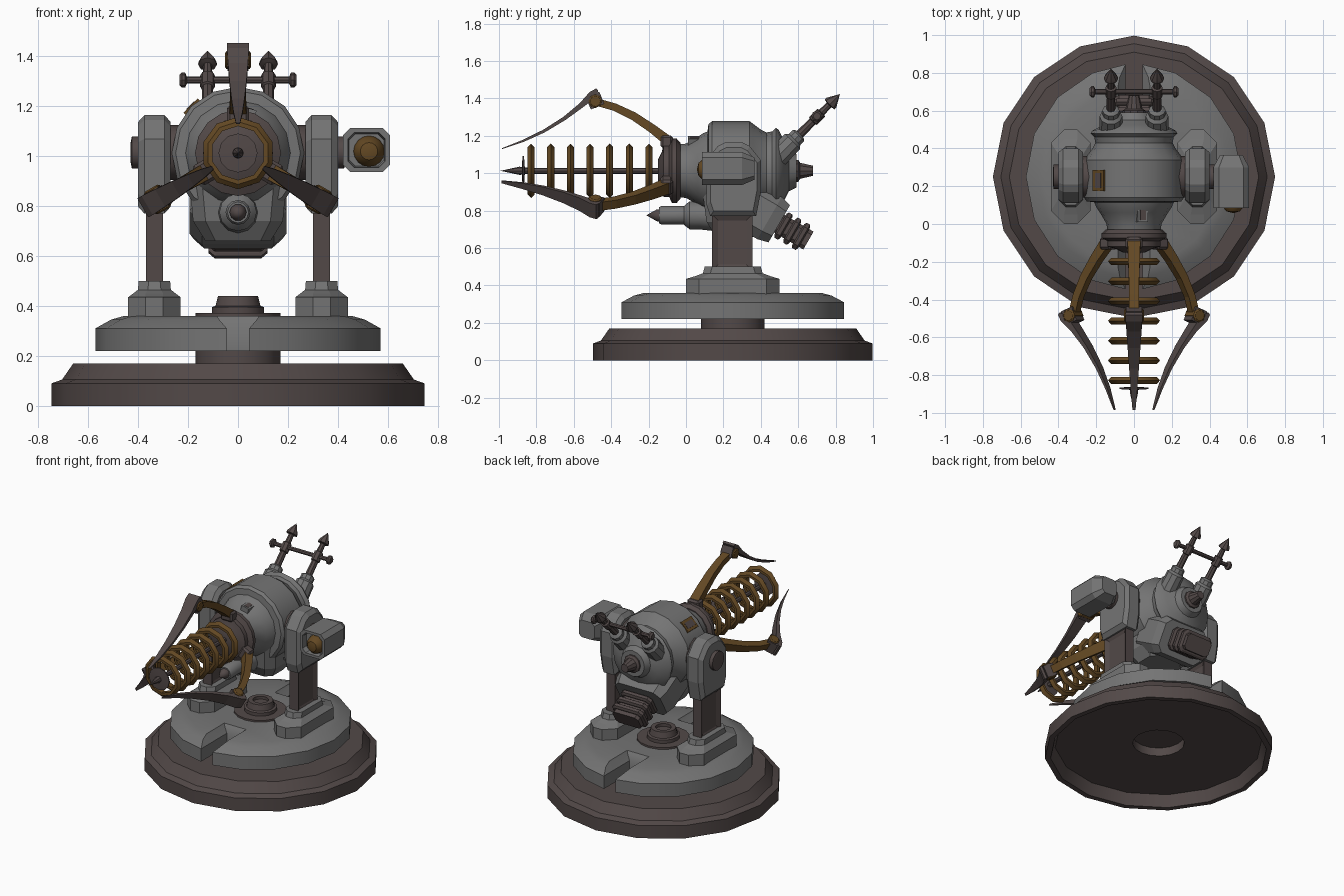
import bpy, bmesh, math
from mathutils import Matrix, Vector


def material(name, rgb):
    m = bpy.data.materials.new(name)
    m.diffuse_color = (*rgb, 1)
    return m


GREY = material("grey metal", (0.175, 0.175, 0.175))
BROWN = material("dark brown metal", (0.085, 0.066, 0.064))
GOLD = material("aged brass", (0.125, 0.065, 0.017))
AX = 1.013  # height of the barrel axis


def frame(origin, direction):
    """Matrix whose local z points along direction, with local x kept on world x."""
    z = Vector(direction).normalized()
    x = Vector((0, 1, 0)) if abs(z.x) > 0.9 else Vector((1, 0, 0))
    y = z.cross(x)
    return Matrix.Translation(origin) @ Matrix((x, y, z)).transposed().to_4x4()


def loft(name, rings, mat, mtx=Matrix(), bevel=0, closed=False, inset=None, smooth=0):
    """Skin a list of point rings and cap the ends (or close into a loop)."""
    bm = bmesh.new()
    vs = [[bm.verts.new(p) for p in r] for r in rings]
    n = len(rings[0])
    pairs = list(zip(vs, vs[1:])) + ([(vs[-1], vs[0])] if closed else [])
    for a, b in pairs:
        for i in range(n):
            bm.faces.new((a[i], a[(i + 1) % n], b[(i + 1) % n], b[i]))
    if not closed:
        bm.faces.new(vs[0][::-1])
        bm.faces.new(vs[-1])
    bmesh.ops.remove_doubles(bm, verts=bm.verts, dist=1e-5)
    bmesh.ops.recalc_face_normals(bm, faces=bm.faces)
    bm.normal_update()
    if inset:
        side = [f for f in bm.faces if abs(f.normal.x) > 0.9]
        bmesh.ops.inset_individual(bm, faces=side, thickness=inset, depth=-0.015)
    bm.transform(mtx)
    me = bpy.data.meshes.new(name)
    bm.to_mesh(me)
    bm.free()
    me.materials.append(mat)
    if smooth:
        me.shade_smooth()
        me.set_sharp_from_angle(angle=math.radians(smooth))
    ob = bpy.data.objects.new(name, me)
    bpy.context.collection.objects.link(ob)
    if bevel:
        mod = ob.modifiers.new("bevel", 'BEVEL')
        mod.width, mod.segments = bevel, 1
    return ob


def lathe(name, profile, mat, origin=(0, 0, 0), d=(0, 0, 1), n=16, phase=0, closed=False):
    """Turn (radius, distance along axis) points around an axis."""
    rings = [[(max(r, 1e-6) * math.cos(2 * math.pi * i / n + phase),
               max(r, 1e-6) * math.sin(2 * math.pi * i / n + phase), h) for i in range(n)]
             for r, h in profile]
    return loft(name, rings, mat, frame(origin, d), closed=closed, smooth=32)


def stack(name, tiers, mat, origin, d=(0, 0, 1), **kw):
    """Tiers of chamfered rectangles: (distance, half width, half depth, chamfer)."""
    rings = [[(a, b - c, h), (a - c, b, h), (c - a, b, h), (-a, b - c, h),
              (-a, c - b, h), (c - a, -b, h), (a - c, -b, h), (a, c - b, h)]
             for h, a, b, c in tiers]
    return loft(name, rings, mat, frame(origin, d), **kw)


def box(name, lo, hi, mat, **kw):
    rings = [[(lo[0], lo[1], z), (hi[0], lo[1], z), (hi[0], hi[1], z), (lo[0], hi[1], z)]
             for z in (lo[2], hi[2])]
    return loft(name, rings, mat, **kw)


FRONT, BACK = (0, -1, 0), (0, 1, 0)
C = (0, 0.25, 0)

# Round base with hollow underside
lathe("base", [(0.17, 0.14), (0.17, 0.08), (0.68, 0.08), (0.71, 0), (0.747, 0), (0.747, 0.09),
               (0.705, 0.105), (0.66, 0.17), (0, 0.17), (0, 0.14)], BROWN, C)
lathe("swivel_axle", [(0.17, 0.16), (0.17, 0.23)], BROWN, C)


# Turning platform: round, bevelled, with a channel cut in from the front and the back
def platform_ring(z, s, cx, cy):
    q = [(0.572 * s * math.cos(t), 0.595 * s * math.sin(t)) for t in (0, 0.393, 0.785, 1.178)]
    q += [(cx, 0.595 * s), (cx, cy)]
    plan = q + [(-x, y) for x, y in q[:0:-1]]
    plan += [(-x, -y) for x, y in q] + [(x, -y) for x, y in q[:0:-1]]
    return [(x, y + 0.25, z) for x, y in plan]


loft("platform", [platform_ring(0.22, 1, 0.045, 0.31), platform_ring(0.31, 1, 0.045, 0.31),
                  platform_ring(0.345, 0.89, 0.075, 0.29), platform_ring(0.36, 0.8, 0.085, 0.28)],
     GREY, smooth=30)
lathe("platform_hub", [(0.17, 0.3), (0.17, 0.372), (0.105, 0.372), (0.105, 0.395), (0.09, 0.4),
                       (0.08, 0.44), (0.05, 0.44), (0.05, 0.42)], BROWN, C)

# Two supports
arm = [(0.13, 0.77), (0.11, 0.83), (0.11, 1.07), (0.17, 1.145), (0.21, 1.165), (0.3, 1.165),
       (0.34, 1.145), (0.4, 1.07), (0.4, 0.9), (0.375, 0.77)]
for s, side in ((-1, "left"), (1, "right")):
    x = 0.335 * s
    stack(side + "_foot", [(0.34, 0.105, 0.25, 0.07), (0.435, 0.105, 0.25, 0.07),
                           (0.45, 0.085, 0.2, 0.05), (0.465, 0.066, 0.16, 0.04),
                           (0.5, 0.063, 0.15, 0.04)], GREY, (x, 0.25, 0))
    box(side + "_column", (x - 0.034, 0.14, 0.48), (x + 0.034, 0.355, 0.78), BROWN, inset=0.045)
    loft(side + "_arm", [[(x + dx, 0.255 + (y - 0.255) * k, 0.97 + (z - 0.97) * k) for y, z in arm]
                         for dx, k in ((-0.065, 0.86), (-0.04, 1), (0.04, 1), (0.065, 0.86))], GREY)
    lathe(side + "_pivot", [(0.11, 0.2), (0.11, 0.275), (0.08, 0.38), (0.065, 0.39), (0.065, 0.425),
                            (0.04, 0.43)], BROWN, (0, 0.25, 1.015), (s, 0, 0), 12)

# Side sensor box with lens
stack("sensor_box", [(-0.115, 0.06, 0.06, 0.02), (-0.05, 0.095, 0.088, 0.03),
                     (0.165, 0.095, 0.088, 0.03), (0.165, 0.075, 0.07, 0.025),
                     (0.13, 0.07, 0.065, 0.025)], GREY, (0.515, 0.25, 1.025), FRONT)
lathe("sensor_lens", [(0.062, 0.1), (0.062, 0.13), (0.055, 0.16), (0.035, 0.183), (0, 0.192)],
      GOLD, (0.525, 0.25, 1.02), FRONT, 16)

# Main body, turned along y
lathe("body", [(0.14, -0.07), (0.145, 0), (0.18, 0.06), (0.2, 0.09), (0.21, 0.115), (0.25, 0.12),
               (0.265, 0.14), (0.265, 0.34), (0.25, 0.36), (0.22, 0.4), (0.205, 0.43), (0.21, 0.46),
               (0.23, 0.48), (0.22, 0.495), (0.16, 0.525), (0.11, 0.55), (0.09, 0.59)],
      GREY, (0, 0, AX), BACK, 16)
lathe("rear_cone", [(0.062, 0.56), (0.062, 0.6), (0.045, 0.61), (0.028, 0.68)], BROWN, (0, 0, AX), BACK, 10)
for x, y, r, a, w, m in ((0, 0.23, 0.257, -45, 0.04, GOLD), (0, 0.05, 0.172, 15, 0.028, GREY)):
    t = Matrix.Translation((x, y, AX)) @ Matrix.Rotation(math.radians(a), 4, 'Y')
    box("body_vent_frame", (-w, -w * 1.4, r - 0.03), (w, w * 1.4, r + 0.012), m, mtx=t)
    box("body_vent_slot", (-w * 0.55, -w, r), (w * 0.55, w, r + 0.014), BROWN, mtx=t)

# Engine housing under the body, tilted down and back, with ribbed exhaust
down = (0, 0.866, -0.5)
E = (0, 0.62, 0.66)
stack("lower_hull", [(0.66, 0.13, 0.1, 0.04), (0.74, 0.18, 0.15, 0.05), (0.96, 0.2, 0.18, 0.05)],
      GREY, (0, 0.26, 0))
stack("engine_housing", [(-0.46, 0.15, 0.1, 0.04), (-0.38, 0.195, 0.13, 0.05), (-0.2, 0.195, 0.13, 0.05),
                         (-0.14, 0.175, 0.115, 0.04)], GREY, E, down)
stack("exhaust_core", [(-0.2, 0.1, 0.055, 0.02), (0.04, 0.1, 0.055, 0.02)], BROWN, E, down)
for h in (-0.115, -0.06, -0.005):
    stack("exhaust_rib", [(h - 0.018, 0.105, 0.065, 0.02), (h - 0.01, 0.118, 0.078, 0.025),
                          (h + 0.01, 0.118, 0.078, 0.025), (h + 0.018, 0.105, 0.065, 0.02)], BROWN, E, down)

# Small gun below the barrel
lathe("lower_gun", [(0.09, -0.2), (0.075, -0.07), (0.075, -0.02), (0.06, 0), (0.05, 0.01), (0.05, 0.13),
                    (0.042, 0.145)], GREY, (0, 0, 0.775), FRONT, 12)
lathe("lower_gun_tip", [(0.034, 0.13), (0.034, 0.155), (0, 0.212)], BROWN, (0, 0, 0.775), FRONT, 10)

# Barrel collar, shaft, coil rings and tip
M = (0, 0, AX)
lathe("barrel_collar", [(0.15, 0.03), (0.172, 0.05), (0.172, 0.075), (0.14, 0.09), (0.14, 0.12),
                        (0.1, 0.13), (0.06, 0.15)], BROWN, M, FRONT, 16)
lathe("barrel_shaft", [(0.016, 0.1), (0.016, 0.88)], BROWN, M, FRONT, 8)
lathe("barrel_tip", [(0.016, 0.84), (0.022, 0.89), (0, 0.992)], BROWN, M, FRONT, 8)
lathe("tip_flange", [(0.02, 0.862), (0.078, 0.866), (0.078, 0.874), (0.02, 0.878)], BROWN, M, FRONT, 12)
for i in range(7):
    y = 0.198 + 0.105 * i
    lathe("coil_ring", [(0.108, y - 0.019), (0.126, y - 0.019), (0.145, y), (0.126, y + 0.019),
                        (0.108, y + 0.019)], GOLD, M, FRONT, 10, math.pi / 10, True)


def strip(name, path, mat, mtx):
    """Bar along (distance forward, radius, half width, half thickness) points."""
    rings = []
    for i, (a, r, w, t) in enumerate(path):
        p, q = path[max(i - 1, 0)], path[min(i + 1, len(path) - 1)]
        d = Vector((q[0] - p[0], q[1] - p[1])).normalized() * t
        rings.append([(-w, -a + d.y, r + d.x), (w, -a + d.y, r + d.x),
                      (w, -a - d.y, r - d.x), (-w, -a - d.y, r - d.x)])
    loft(name, rings, mat, mtx)


# Three claws around the barrel
for k in range(3):
    t = Matrix.Translation(M) @ Matrix.Rotation(math.radians(120 * k), 4, 'Y')
    box("claw_lug", (-0.045, -0.135, 0.12), (0.045, -0.07, 0.19), BROWN, mtx=t, bevel=0.012)
    strip("claw_arm", [(0.09, 0.155, 0.034, 0.028), (0.18, 0.225, 0.032, 0.024), (0.28, 0.292, 0.028, 0.022),
                       (0.38, 0.34, 0.026, 0.02), (0.48, 0.368, 0.026, 0.02)], GOLD, t)
    lathe("claw_knuckle", [(0.028, -0.052), (0.036, -0.046), (0.036, 0.046), (0.028, 0.052)], GOLD,
          (0, 0, 0), (1, 0, 0), 8).data.transform(t @ Matrix.Translation((0, -0.485, 0.372)))
    strip("claw_bracket", [(0.45, 0.39, 0.042, 0.035), (0.522, 0.36, 0.042, 0.035)], BROWN, t)
    strip("claw_blade", [(0.475, 0.435, 0.044, 0.008), (0.5, 0.405, 0.044, 0.022), (0.56, 0.35, 0.04, 0.014),
                         (0.65, 0.28, 0.034, 0.01), (0.76, 0.212, 0.026, 0.008), (0.87, 0.16, 0.018, 0.006),
                         (0.985, 0.118, 0.008, 0.002)], BROWN, t)

# Two rear masts joined by a crossbar
up = (0, 1, 1)
for x in (-0.122, 0.122):
    o = (x, 0.57, 1.17)
    lathe("mast_socket", [(0.065, -0.16), (0.06, -0.03), (0.06, 0.0), (0.045, 0.015), (0.045, 0.045),
                          (0.03, 0.055)], GREY, o, up, 10)
    lathe("mast_rod", [(0.024, 0.02), (0.022, 0.15), (0.03, 0.155), (0.03, 0.215), (0.02, 0.22),
                       (0.017, 0.275), (0.038, 0.28), (0.036, 0.295), (0, 0.358)], BROWN, o, up, 8)
lathe("mast_crossbar", [(0.02, -0.235), (0.03, -0.225), (0.03, -0.212), (0.014, -0.205), (0.014, 0.205),
                        (0.03, 0.212), (0.03, 0.225), (0.02, 0.235)], BROWN, (0, 0.7, 1.305), (1, 0, 0), 8)
